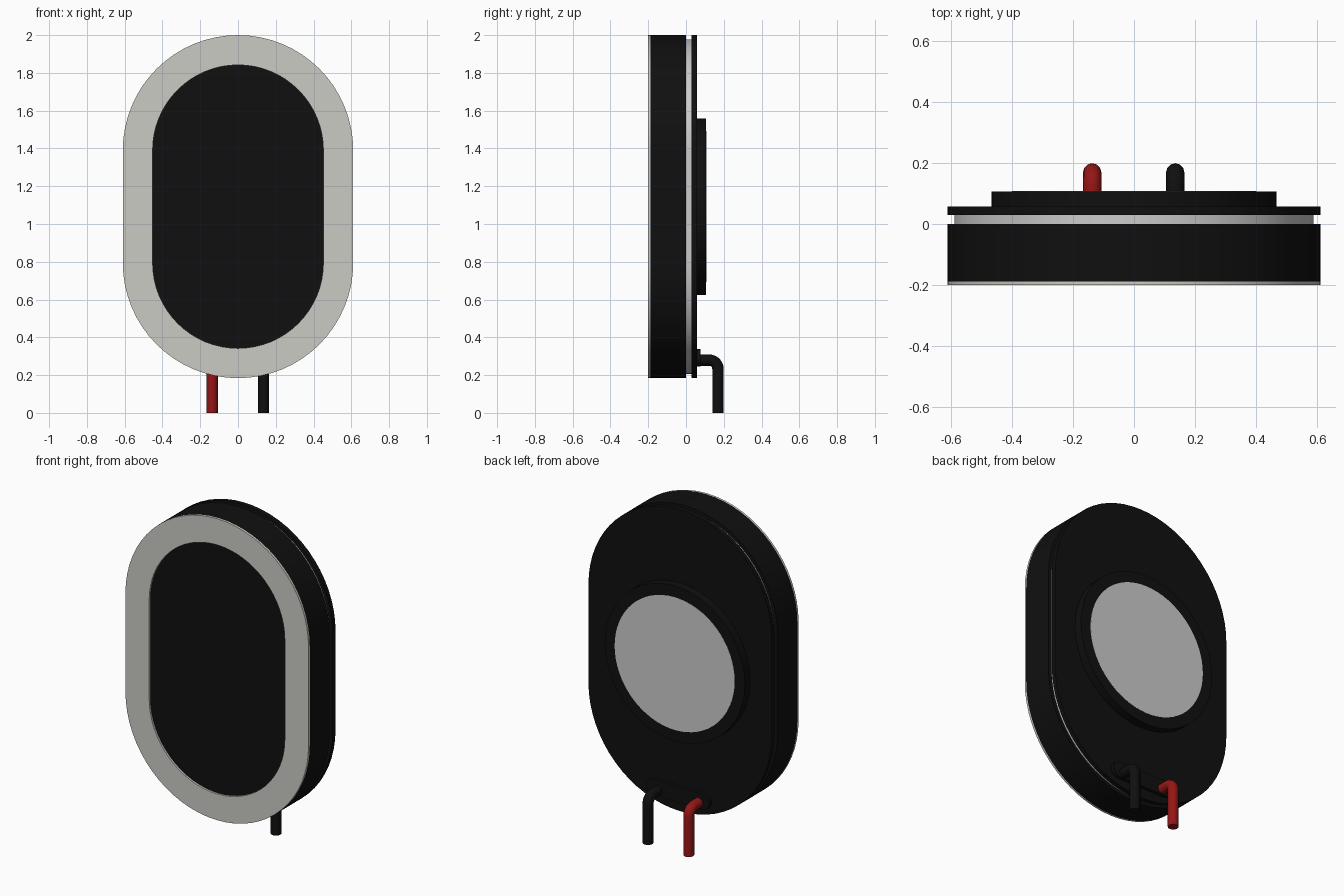
import bpy, bmesh
from math import sin, cos, pi, radians

if "Cube" in bpy.data.objects:
    bpy.data.objects.remove(bpy.data.objects["Cube"])


def material(name, rgb):
    m = bpy.data.materials.new(name)
    m.diffuse_color = (*rgb, 1)
    m.use_nodes = True
    m.node_tree.nodes["Principled BSDF"].inputs["Base Color"].default_value = m.diffuse_color
    return m


BLACK = material("black_plastic", (0.005, 0.005, 0.005))
CREAM = material("cream_gasket", (0.6, 0.6, 0.56))
RED = material("red_insulation", (0.3, 0.008, 0.008))


def smooth(ob):
    bpy.ops.object.select_all(action='DESELECT')
    ob.select_set(True)
    bpy.context.view_layer.objects.active = ob
    bpy.ops.object.shade_smooth_by_angle(angle=radians(35))


def pill(r, half, zc, n=32, along_x=False):
    """Stadium outline (a circle when half is 0) as x, z points."""
    pts = []
    for side in (1, -1):
        start = 0 if side == 1 else pi
        last = n if half == 0 else n + 1
        for i in range(last):
            a = start + pi * i / n
            p = (r * cos(a), r * sin(a) + side * half)
            pts.append((p[1], zc - p[0]) if along_x else (p[0], zc + p[1]))
    return pts


def slab(name, outline, y0, y1, mat=None, hole=None):
    """Extrude an outline from y0 to y1, with an optional matching hole."""
    bm = bmesh.new()

    def loop(pts, y):
        return [bm.verts.new((x, y, z)) for x, z in pts]

    def bridge(a, b):
        for i in range(len(a)):
            j = (i + 1) % len(a)
            bm.faces.new((a[i], a[j], b[j], b[i]))

    o0, o1 = loop(outline, y0), loop(outline, y1)
    bridge(o0, o1)
    if hole:
        h0, h1 = loop(hole, y0), loop(hole, y1)
        bridge(h0, h1)
        bridge(o0, h0)
        bridge(o1, h1)
    else:
        bm.faces.new(o0)
        bm.faces.new(o1)
    bmesh.ops.recalc_face_normals(bm, faces=bm.faces)
    me = bpy.data.meshes.new(name)
    bm.to_mesh(me)
    bm.free()
    ob = bpy.data.objects.new(name, me)
    bpy.context.collection.objects.link(ob)
    if mat:
        me.materials.append(mat)
    smooth(ob)
    return ob


ZC, HALF = 1.092, 0.298

# Housing layers, front to back
slab("front_gasket", pill(0.61, HALF, ZC), -0.2, -0.188, CREAM, pill(0.452, HALF, ZC))
slab("front_housing", pill(0.61, HALF, ZC), -0.188, 0.0, BLACK)
slab("metal_spacer", pill(0.588, HALF, ZC), 0.0, 0.03)
slab("back_plate", pill(0.61, HALF, ZC), 0.03, 0.057, BLACK)

# Magnet: black collar around a grey disc
slab("magnet_collar", pill(0.467, 0, ZC), 0.057, 0.107, BLACK, pill(0.4, 0, ZC))
slab("magnet_disc", pill(0.4, 0, ZC), 0.057, 0.108)

# Terminal board
slab("terminal_board", pill(0.047, 0.163, 0.292, 12, True), 0.057, 0.077, BLACK)


def wire(name, x, mat):
    """Round wire leaving the board and bending down to the ground."""
    y, z, r = 0.169, 0.279, 0.045
    bend = [(y - r + r * sin(a), z - r + r * cos(a))
            for a in (i * pi / 16 for i in range(9))]
    path = [(0.055, z)] + bend + [(y, 0.0)]
    cu = bpy.data.curves.new(name, 'CURVE')
    cu.dimensions = '3D'
    cu.bevel_depth = 0.03
    cu.bevel_resolution = 4
    cu.use_fill_caps = True
    sp = cu.splines.new('POLY')
    sp.points.add(len(path) - 1)
    for p, (py, pz) in zip(sp.points, path):
        p.co = (x, py, pz, 1)
    ob = bpy.data.objects.new(name, cu)
    bpy.context.collection.objects.link(ob)
    cu.materials.append(mat)
    bpy.ops.object.select_all(action='DESELECT')
    ob.select_set(True)
    bpy.context.view_layer.objects.active = ob
    bpy.ops.object.convert(target='MESH')
    smooth(bpy.context.view_layer.objects.active)


# Wires
wire("red_wire", -0.137, RED)
wire("black_wire", 0.135, BLACK)
